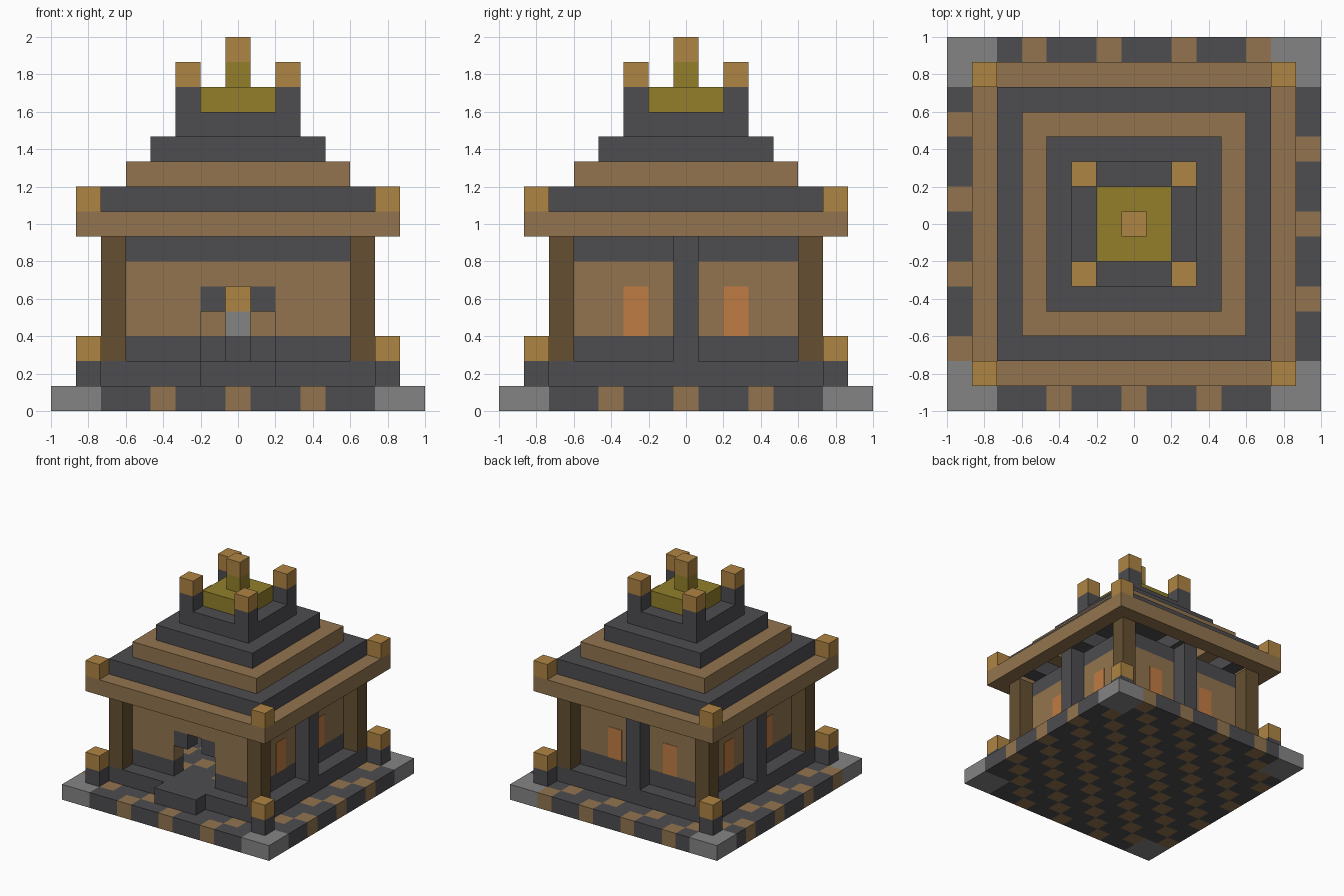
import bpy
import bmesh
from mathutils import Matrix, Vector

cube = bpy.data.objects.get("Cube")
if cube:
    bpy.data.objects.remove(cube)

U = 2 / 15  # one block


def material(name, rgb):
    """Flat colour given as display values, stored linear."""
    lin = [((c / 255 + 0.055) / 1.055) ** 2.4 for c in rgb] + [1]
    m = bpy.data.materials.new(name)
    m.use_nodes = True
    m.diffuse_color = lin
    m.node_tree.nodes["Principled BSDF"].inputs["Base Color"].default_value = lin
    return m


STONE = material("dark stone", (77, 77, 81))
GREY = material("light grey stone", (132, 132, 132))
WOOD = material("brown wood", (146, 116, 78))
TIMBER = material("dark timber", (101, 80, 49))
LANTERN = material("amber lantern", (175, 133, 68))
GOLD = material("olive gold", (146, 127, 43))
GLASS = material("orange window", (192, 124, 68))


def finish(name, bm, mats):
    me = bpy.data.meshes.new(name)
    bm.to_mesh(me)
    bm.free()
    for m in mats:
        me.materials.append(m)
    ob = bpy.data.objects.new(name, me)
    bpy.context.collection.objects.link(ob)
    return ob


def blocks(name, mat, *boxes, grow=(0, 0)):
    """Boxes as inclusive block ranges (x0, x1, y0, y1, z0, z1)."""
    bm = bmesh.new()
    for x0, x1, y0, y1, z0, z1 in boxes:
        size = Vector((x1 - x0 + 1 + grow[0], y1 - y0 + 1 + grow[1], z1 - z0 + 1)) * U
        mid = Vector(((x0 + x1) / 2, (y0 + y1) / 2, (z0 + z1 + 1) / 2)) * U
        bmesh.ops.create_cube(bm, size=1, matrix=Matrix.Translation(mid) @ Matrix.Diagonal(size.to_4d()))
    return finish(name, bm, [mat])


def ring(r, z):
    """Square ring, one block thick, at block distance r."""
    s = r - 1
    return [(-r, r, -r, -r, z, z), (-r, r, r, r, z, z),
            (-r, -r, -s, s, z, z), (r, r, -s, s, z, z)]


def corners(r, z0, z1):
    return [(x, x, y, y, z0, z1) for x in (-r, r) for y in (-r, r)]


def paved(name, r, z, mats, rule):
    """Square slab whose faces are coloured block by block."""
    n = 2 * r + 1
    bm = bmesh.new()
    bmesh.ops.create_grid(bm, x_segments=n, y_segments=n, size=n * U / 2,
                          matrix=Matrix.Translation((0, 0, z * U)))
    out = bmesh.ops.extrude_face_region(bm, geom=bm.faces[:], use_keep_orig=True)
    top = [v for v in out["geom"] if isinstance(v, bmesh.types.BMVert)]
    bmesh.ops.translate(bm, verts=top, vec=(0, 0, U))
    bmesh.ops.recalc_face_normals(bm, faces=bm.faces[:])
    for f in bm.faces:
        c = f.calc_center_median() / U * 0.99
        f.material_index = rule(round(c.x), round(c.y))
    return finish(name, bm, mats)


def slab_rule(x, y):
    if min(abs(x), abs(y)) >= 6:
        return 2
    return int((x - y) % 3 == 1)


def floor_rule(x, y):
    return int(max(abs(x), abs(y)) <= 3 and (x - y) % 3 == 1)


# Ground slab, floor and entrance step
paved("ground_slab", 7, 0, [STONE, WOOD, GREY], slab_rule)
paved("raised_floor", 5, 1, [STONE, WOOD], floor_rule)
blocks("entrance_step", STONE, (-1, 1, -6, -6, 1, 1))

# Corner bollards with lanterns
blocks("bollards", STONE, *corners(6, 1, 1))
blocks("bollard_lanterns", LANTERN, *corners(6, 2, 2))


# Walls: closed on three sides, doorway at the front
def wall(z0, z1):
    return [(-4, -4, -3, 4, z0, z1), (4, 4, -3, 4, z0, z1), (-3, 3, 4, 4, z0, z1),
            (-4, -2, -4, -4, z0, z1), (2, 4, -4, -4, z0, z1)]


blocks("wall_base", STONE, *wall(2, 2))
blocks("wall_panels", WOOD, *wall(3, 5), (-1, 1, -4, -4, 5, 5))
blocks("wall_top", STONE, *ring(4, 6))
blocks("door_arch", STONE, (-1, -1, -4, -4, 4, 4), (1, 1, -4, -4, 4, 4))

# Corner posts and mid-wall piers
blocks("corner_posts", TIMBER, *corners(5, 2, 6))
blocks("wall_piers", STONE, (-5, -5, 0, 0, 2, 6), (5, 5, 0, 0, 2, 6), (0, 0, 5, 5, 2, 6))

# Windows, set just proud of the walls
blocks("side_windows", GLASS, *[(x, x, y, y, 3, 4) for x in (-4, 4) for y in (-2, 2)],
       grow=(0.05, 0))
blocks("back_windows", GLASS, *[(x, x, 4, 4, 3, 4) for x in (-2, 2)], grow=(0, 0.05))

# Altar inside
blocks("altar_base", STONE, (0, 0, 0, 0, 2, 2))
blocks("altar_stone", GREY, (0, 0, 0, 0, 3, 3))
blocks("altar_lantern", LANTERN, (0, 0, 0, 0, 4, 4))

# Stepped roof
for name, mat, r, z in (("roof_eave", WOOD, 6, 7), ("roof_lower_tier", STONE, 5, 8),
                        ("roof_wood_tier", WOOD, 4, 9), ("roof_upper_tier", STONE, 3, 10)):
    blocks(name, mat, *ring(r, z))
blocks("eave_lanterns", LANTERN, *corners(6, 8, 8))
blocks("roof_crown", STONE, (-2, 2, -2, 2, 11, 11), *corners(2, 12, 12))
blocks("crown_lanterns", LANTERN, *corners(2, 13, 13))

# Gold cap and spire
blocks("gold_cap", GOLD, (-1, 1, -1, 1, 12, 12), (0, 0, 0, 0, 13, 13))
blocks("spire_tip", LANTERN, (0, 0, 0, 0, 14, 14))
